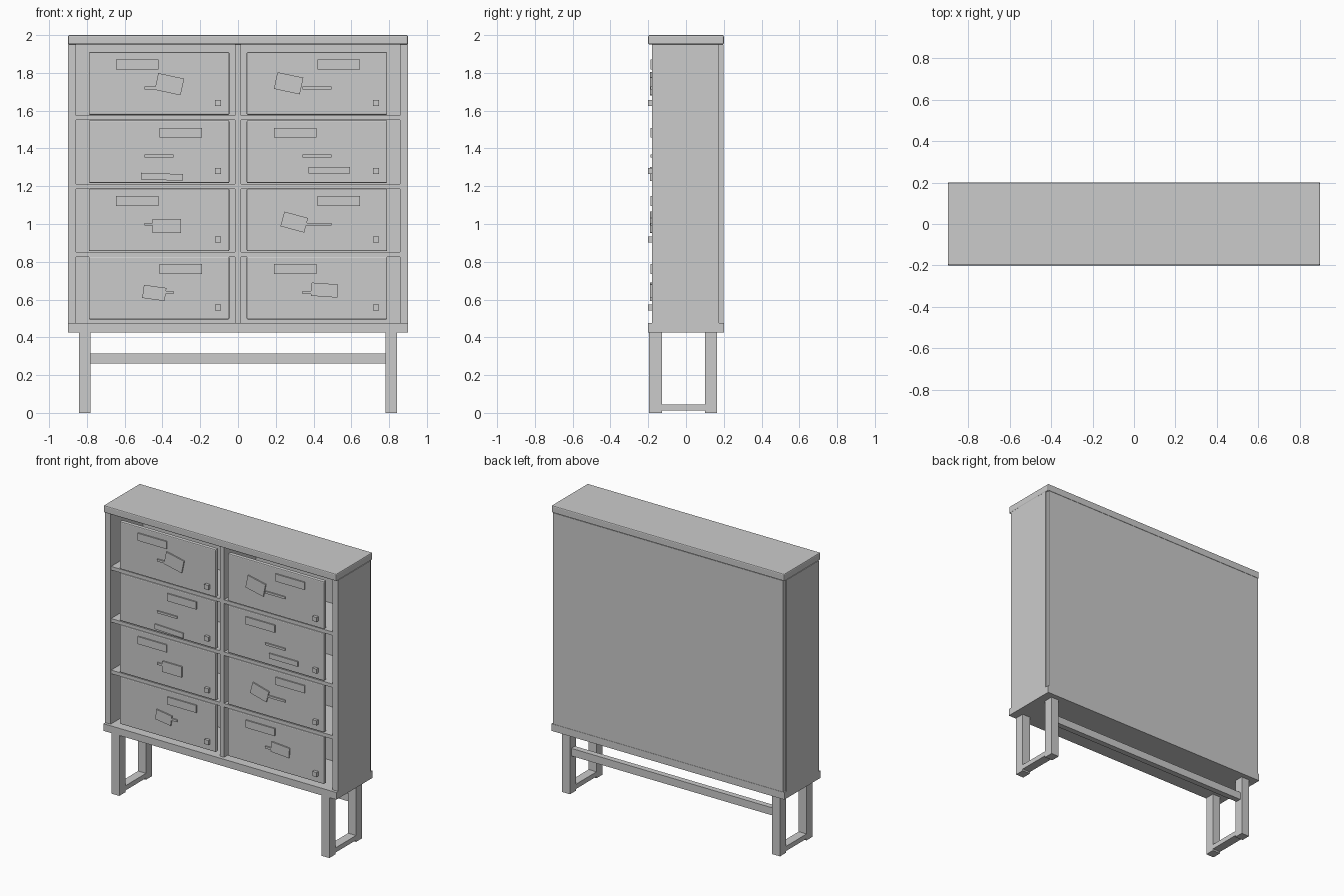
import bpy, math

if "Cube" in bpy.data.objects:
    bpy.data.objects.remove(bpy.data.objects["Cube"])

mat = bpy.data.materials.new("plain grey")
mat.diffuse_color = (0.6, 0.6, 0.6, 1)
mat.use_nodes = True
mat.node_tree.nodes["Principled BSDF"].inputs["Base Color"].default_value = mat.diffuse_color


def box(name, x, y, z, bevel=0, turn=0):
    """Box from (min, max) ranges, optionally bevelled and turned about y."""
    bpy.ops.mesh.primitive_cube_add(size=1)
    ob = bpy.context.object
    ob.name = name
    ob.location = [(a + b) / 2 for a, b in (x, y, z)]
    ob.scale = [b - a for a, b in (x, y, z)]
    bpy.ops.object.transform_apply(location=False, rotation=False, scale=True)
    ob.rotation_euler[1] = math.radians(turn)
    ob.data.materials.append(mat)
    if bevel:
        m = ob.modifiers.new("bevel", 'BEVEL')
        m.width = bevel
        m.segments = 2
    return ob


# Carcass
box("top_board", (-0.9, 0.9), (-0.2, 0.2), (1.95, 2.0), 0.007)
box("bottom_board", (-0.9, 0.9), (-0.2, 0.2), (0.425, 0.475))
box("back_panel", (-0.89, 0.89), (0.175, 0.198), (0.475, 1.95))
box("center_divider", (-0.015, 0.015), (-0.175, 0.175), (0.475, 1.95))
for s, side in ((-1, "left"), (1, "right")):
    x = sorted((s * 0.858, s * 0.9))
    box(side + "_side_panel", x, (-0.18, 0.175), (0.475, 1.95))
    # Shelves
    for i, z in enumerate((0.826, 1.186, 1.55)):
        x = sorted((s * 0.015, s * 0.858))
        box(f"{side}_shelf_{i + 1}", x, (-0.175, 0.175), (z, z + 0.025))
    # Leg frame
    x = sorted((s * 0.781, s * 0.842))
    box(side + "_front_leg", x, (-0.195, -0.128), (0, 0.425))
    box(side + "_back_leg", x, (0.1, 0.165), (0, 0.425))
    box(side + "_foot_rail", x, (-0.128, 0.1), (0.012, 0.045))
box("stretcher", (-0.781, 0.781), (0.11, 0.15), (0.262, 0.315))

# Stuck-on notes per row and column: centre offset x, z, width, height, turn
notes = {
    (0, -1): (0.055, 1.74, 0.14, 0.09, 12), (0, 1): (-0.15, 1.745, 0.14, 0.09, 12),
    (1, -1): (0.015, 1.25, 0.22, 0.035, 2), (1, 1): (0.065, 1.285, 0.22, 0.035, 0),
    (2, -1): (0.04, 0.99, 0.15, 0.075, 0), (2, 1): (-0.12, 1.01, 0.13, 0.08, 15),
    (3, -1): (-0.025, 0.635, 0.12, 0.07, 8), (3, 1): (0.04, 0.65, 0.14, 0.07, 4),
}

# Drawers
for row in range(4):
    top = 1.91 - row * 0.361
    for s, side in ((-1, "left"), (1, "right")):
        c = s * 0.418
        tag = f"{side}_{row + 1}"
        box("drawer_front_" + tag, (c - 0.372, c + 0.372), (-0.18, -0.15),
            (top - 0.332, top), 0.006)
        # Label alternates sides from row to row
        lx = c + (-0.115 if (s < 0) == (row % 2 == 0) else 0.115)
        box("label_plate_" + tag, (lx - 0.112, lx + 0.112), (-0.189, -0.18),
            (top - 0.092, top - 0.04))
        box("pull_bar_" + tag, (c - 0.077, c + 0.077), (-0.189, -0.18),
            (top - 0.197, top - 0.182))
        box("knob_" + tag, (c + 0.297, c + 0.329), (-0.2, -0.18),
            (top - 0.285, top - 0.253))
        nx, nz, w, h, turn = notes[(row, s)]
        box("note_" + tag, (c + nx - w / 2, c + nx + w / 2), (-0.19, -0.181),
            (nz - h / 2, nz + h / 2), 0, turn)
